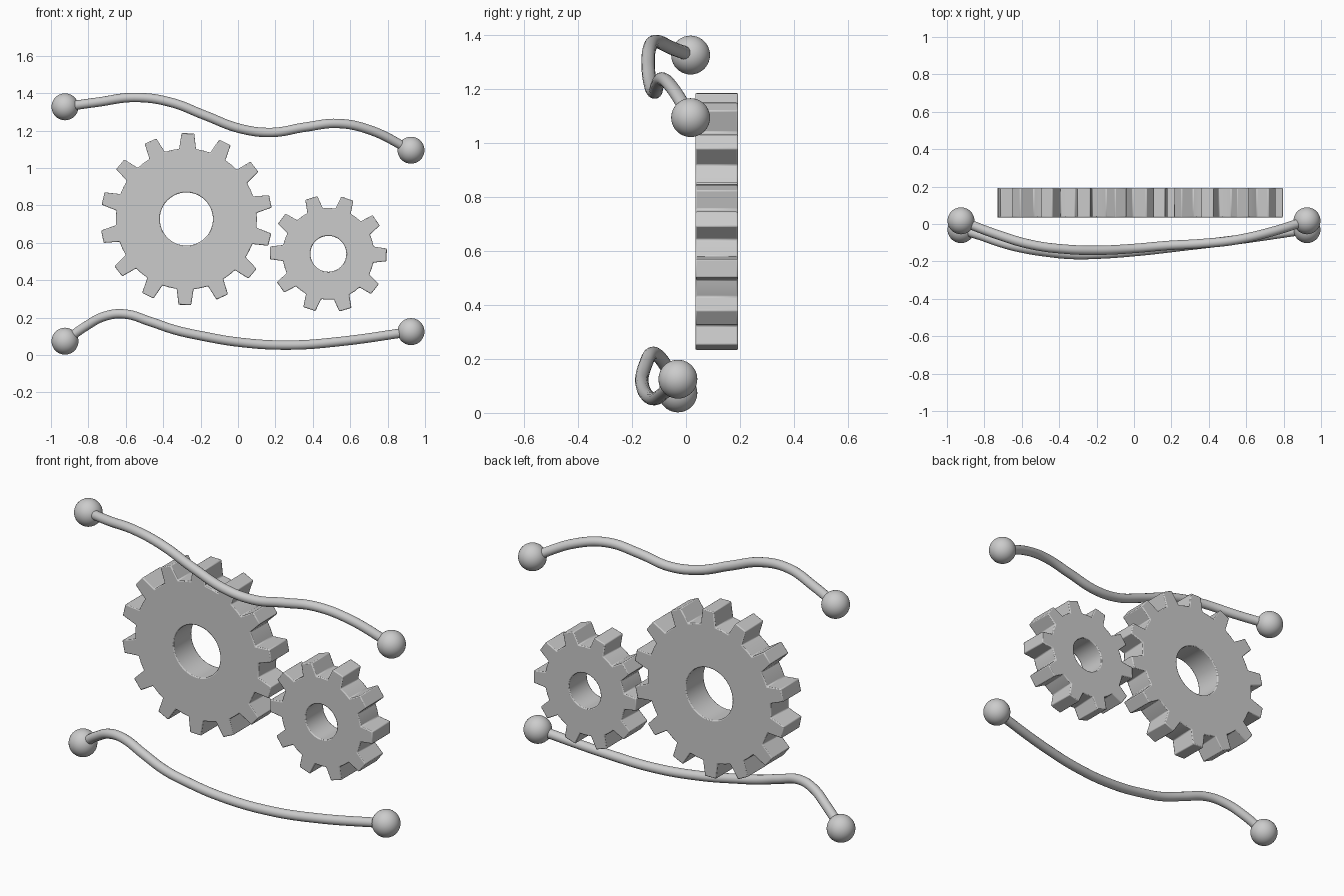
import bpy, bmesh
from math import sin, cos, pi, radians, asin

if "Cube" in bpy.data.objects:
    bpy.data.objects.remove(bpy.data.objects["Cube"])

Y0, Y1 = 0.035, 0.193      # gear front and back planes


def smooth(obj, angle):
    bpy.ops.object.select_all(action='DESELECT')
    obj.select_set(True)
    bpy.context.view_layer.objects.active = obj
    bpy.ops.object.shade_smooth_by_angle(angle=radians(angle))


def gear(name, cx, cz, teeth, tip, root, bore, phase, base_half, tip_half):
    # toothed outline: root arc between teeth, then tapered tooth
    a_base, a_tip = asin(base_half / root), asin(tip_half / tip)
    outline = []
    for i in range(teeth):
        a = radians(phase) + 2 * pi * i / teeth
        for da, r in ((-a_base, root), (-a_tip, tip), (a_tip, tip), (a_base, root)):
            outline.append((a + da, r))
        outline.append((a + pi / teeth, root))
    hole = [(2 * pi * i / 48, bore) for i in range(48)]

    # fill between outline and bore, then extrude to the back
    bm = bmesh.new()
    edges = []
    for loop in (outline, hole):
        vs = [bm.verts.new((cx + r * cos(a), Y0, cz + r * sin(a))) for a, r in loop]
        edges += [bm.edges.new((vs[i - 1], vs[i])) for i in range(len(vs))]
    bmesh.ops.triangle_fill(bm, use_beauty=True, edges=edges, normal=(0, -1, 0))
    ext = bmesh.ops.extrude_face_region(bm, geom=bm.faces[:])
    for g in ext['geom']:
        if isinstance(g, bmesh.types.BMVert):
            g.co.y = Y1
    bmesh.ops.recalc_face_normals(bm, faces=bm.faces[:])
    me = bpy.data.meshes.new(name)
    bm.to_mesh(me)
    bm.free()
    obj = bpy.data.objects.new(name, me)
    bpy.context.collection.objects.link(obj)
    smooth(obj, 25)
    bev = obj.modifiers.new("soft_edges", 'BEVEL')
    bev.width = 0.005
    bev.segments = 2
    bev.limit_method = 'ANGLE'
    bev.angle_limit = radians(30)


def rod(name, pts):
    # round wavy rod through the given points
    cu = bpy.data.curves.new(name, 'CURVE')
    cu.dimensions = '3D'
    cu.bevel_depth = 0.025
    cu.bevel_resolution = 6
    cu.use_fill_caps = True
    sp = cu.splines.new('BEZIER')
    sp.resolution_u = 8
    sp.bezier_points.add(len(pts) - 1)
    for bp, p in zip(sp.bezier_points, pts):
        bp.co = p
        bp.handle_left_type = bp.handle_right_type = 'AUTO'
    obj = bpy.data.objects.new(name, cu)
    bpy.context.collection.objects.link(obj)
    bpy.ops.object.select_all(action='DESELECT')
    obj.select_set(True)
    bpy.context.view_layer.objects.active = obj
    bpy.ops.object.convert(target='MESH')
    smooth(bpy.context.object, 50)

    # ball at each end
    for side, p in (("left", pts[0]), ("right", pts[-1])):
        bpy.ops.mesh.primitive_uv_sphere_add(segments=40, ring_count=20, radius=0.072, location=p)
        ball = bpy.context.object
        ball.name = f"{name}_ball_{side}"
        smooth(ball, 60)


# meshing gears
gear("large_gear", -0.276, 0.727, 14, 0.46, 0.377, 0.142, 89, 0.045, 0.034)
gear("small_gear", 0.483, 0.541, 10, 0.314, 0.245, 0.096, -1, 0.043, 0.034)

# wavy rods above and below
rod("upper_rod", [
    (-0.925, 0.017, 1.327), (-0.75, -0.05, 1.352), (-0.55, -0.11, 1.377),
    (-0.363, -0.135, 1.352), (-0.176, -0.14, 1.281), (0.01, -0.13, 1.211),
    (0.181, -0.115, 1.19), (0.357, -0.105, 1.218), (0.533, -0.087, 1.238),
    (0.704, -0.05, 1.204), (0.925, 0.017, 1.095)])
rod("lower_rod", [
    (-0.925, -0.03, 0.074), (-0.817, -0.063, 0.152), (-0.71, -0.1, 0.208),
    (-0.603, -0.128, 0.219), (-0.47, -0.15, 0.179), (-0.336, -0.163, 0.134),
    (-0.203, -0.162, 0.104), (0.01, -0.147, 0.068), (0.277, -0.117, 0.053),
    (0.544, -0.085, 0.072), (0.925, -0.03, 0.125)])
